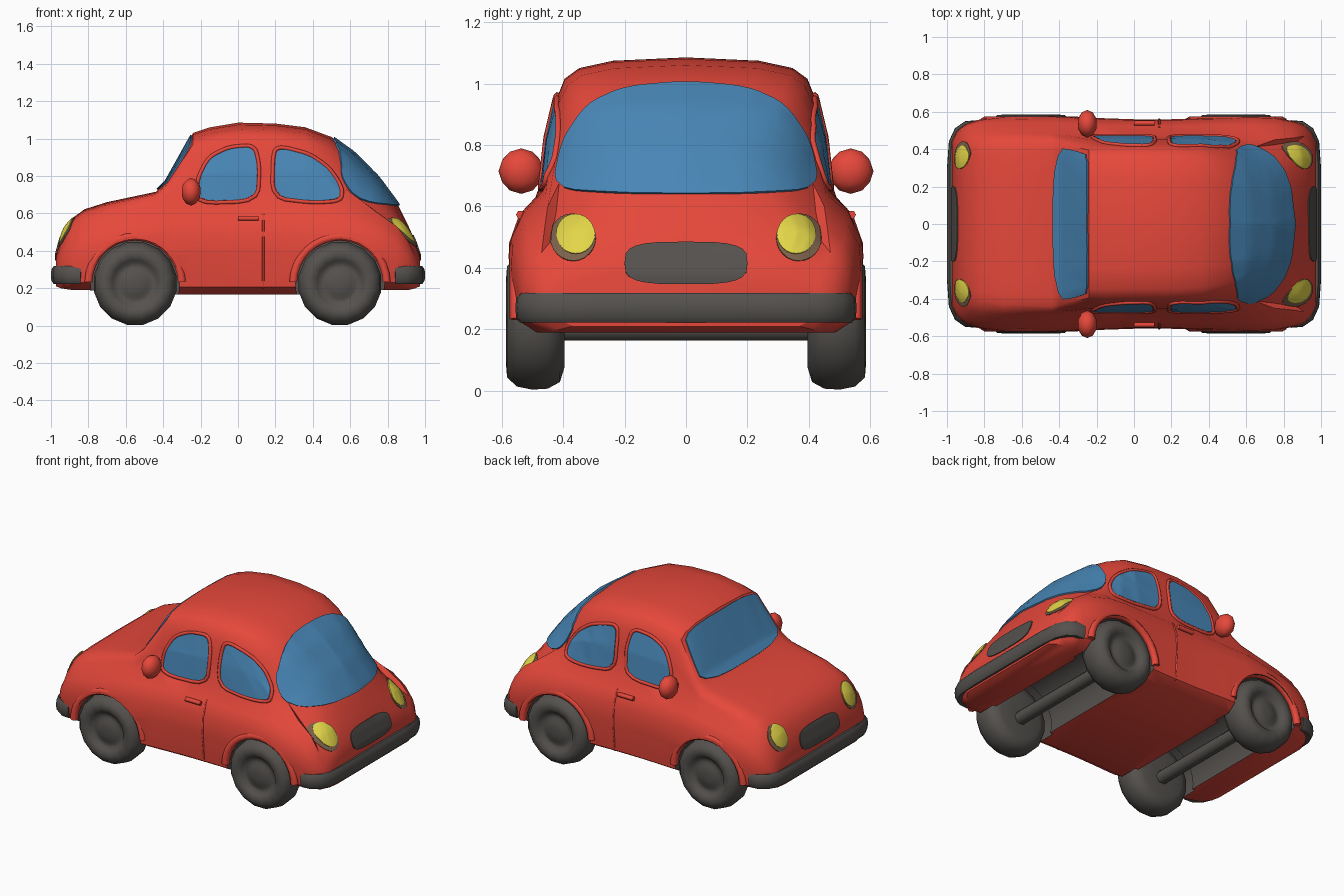
import bpy, bmesh, math
from mathutils import Vector
from mathutils.bvhtree import BVHTree

if "Cube" in bpy.data.objects:
    bpy.data.objects.remove(bpy.data.objects["Cube"])


def material(name, rgb):
    m = bpy.data.materials.new(name)
    m.diffuse_color = (*rgb, 1)
    m.use_nodes = True
    m.node_tree.nodes["Principled BSDF"].inputs["Base Color"].default_value = m.diffuse_color
    return m


RED = material("red paint", (0.79, 0.064, 0.043))
DARK = material("dark rubber", (0.09, 0.083, 0.076))
BLUE = material("blue glass", (0.066, 0.243, 0.475))
YELLOW = material("yellow lamp", (0.77, 0.67, 0.066))
BROWN = material("brown rim", (0.20, 0.12, 0.07))


def make(name, bm, mats, angle=40):
    bmesh.ops.recalc_face_normals(bm, faces=bm.faces)
    me = bpy.data.meshes.new(name)
    bm.to_mesh(me)
    bm.free()
    ob = bpy.data.objects.new(name, me)
    bpy.context.collection.objects.link(ob)
    for m in mats:
        me.materials.append(m)
    smooth(ob, angle)
    return ob


def smooth(ob, angle):
    bpy.ops.object.select_all(action='DESELECT')
    bpy.context.view_layer.objects.active = ob
    ob.select_set(True)
    bpy.ops.object.shade_smooth_by_angle(angle=math.radians(angle))


def loft(bm, rings):
    vs = [[bm.verts.new(p) for p in r] for r in rings]
    n = len(vs[0])
    for a, b in zip(vs, vs[1:]):
        for i in range(n):
            j = (i + 1) % n
            bm.faces.new((a[i], a[j], b[j], b[i]))
    bm.faces.new(vs[0])
    bm.faces.new(vs[-1])


def tube(name, pts, radius, mat, cyclic=False):
    cu = bpy.data.curves.new(name, 'CURVE')
    cu.dimensions = '3D'
    cu.bevel_depth = radius
    cu.bevel_resolution = 1
    cu.use_fill_caps = True
    sp = cu.splines.new('POLY')
    sp.points.add(len(pts) - 1)
    for p, q in zip(sp.points, pts):
        p.co = (*q, 1)
    sp.use_cyclic_u = cyclic
    ob = bpy.data.objects.new(name, cu)
    bpy.context.collection.objects.link(ob)
    cu.materials.append(mat)
    return ob


# Body stations: x, floor z, half width, belt z, belt half width, top z, top half width
STATIONS = [
    (-.972, .21, .45, .34, .42, .385, .30), (-.95, .20, .49, .385, .46, .465, .32),
    (-.92, .195, .52, .43, .48, .53, .36), (-.885, .19, .54, .48, .49, .575, .40),
    (-.82, .19, .56, .53, .50, .622, .41),
    (-.70, .185, .575, .57, .50, .66, .43), (-.44, .17, .58, .63, .49, .715, .44),
    (-.385, .165, .575, .64, .48, .77, .43), (-.24, .165, .57, .65, .47, 1.03, .395),
    (-.15, .165, .565, .65, .47, 1.06, .395), (0, .165, .56, .65, .47, 1.085, .395),
    (.20, .165, .56, .65, .47, 1.08, .395), (.36, .165, .565, .65, .47, 1.06, .385),
    (.50, .17, .57, .65, .465, 1.008, .36), (.62, .18, .575, .64, .457, .922, .33),
    (.75, .19, .57, .60, .45, .79, .30), (.85, .19, .55, .53, .46, .655, .31),
    (.91, .19, .53, .45, .47, .535, .36), (.95, .20, .49, .37, .45, .445, .34),
    (.972, .21, .45, .33, .42, .38, .30)]
# How strongly the cabin rounds off in plan towards the back
ROUNDING = {.50: .2, .62: .4, .75: .6, .85: .6, .91: .2}


def section(x, zb, w, zs, c, zt, r):
    d, h = zs - zb, zt - zs
    k = ROUNDING.get(x, 0)
    half = [(w - .08, zb), (w - .015, zb + .04), (w, zb + .45 * d), (w - .005, zb + .68 * d),
            (c + .6 * (w - c), zb + .87 * d), (c, zs), (c + .25 * (r - c), zs + .4 * h),
            (c + .65 * (r - c), zs + .69 * h), (r, zs + .84 * h),
            (r * .88, zs + .92 * h), (r * .6, zs + .975 * h)]
    half = [(x - (k * y * y if i > 5 else 0), y, z) for i, (y, z) in enumerate(half)]
    left = [(px, -y, z) for px, y, z in reversed(half)]
    return [(x, 0, zb)] + half + [(x, 0, zt)] + left


bm = bmesh.new()
loft(bm, [section(*s) for s in STATIONS])
bmesh.ops.recalc_face_normals(bm, faces=bm.faces)
bvh = BVHTree.FromBMesh(bm)
body = make("body", bm, [RED, DARK], 35)

# Dark wheel wells running across the underside, slightly lower in the middle
AXLES = (-.55, .545)
R = .225
for ax in AXLES:
    for y0, y1, rad in ((-.8, -.37, .238), (.37, .8, .238), (-.4, .4, .216)):
        bm = bmesh.new()
        loft(bm, [[(ax + rad * math.cos(a * math.tau / 28), y, R + rad * math.sin(a * math.tau / 28))
                   for a in range(28)] for y in (y0, y1)])
        for f in bm.faces:
            f.material_index = 1
        cutter = make("wheel_well_cutter", bm, [RED, DARK])
        cutter.hide_render = True
        mod = body.modifiers.new("well", 'BOOLEAN')
        mod.operation = 'DIFFERENCE'
        mod.solver = 'EXACT'
        mod.object = cutter
        bpy.context.view_layer.objects.active = body
        bpy.ops.object.modifier_apply(modifier="well")
        bpy.data.objects.remove(cutter)
smooth(body, 35)


# Plates laid onto the body along an axis
def project(axis, sign, u, v, lift):
    far = 3 * sign
    o = Vector((far, u, v)) if axis == 'x' else Vector((u, far, v))
    d = Vector((-sign, 0, 0)) if axis == 'x' else Vector((0, -sign, 0))
    hit, nor, _, _ = bvh.ray_cast(o, d)
    if hit is None:
        hit, nor, _, _ = bvh.find_nearest(Vector((sign * .9, u, v)) if axis == 'x'
                                          else Vector((u, sign * .5, v)))
    return hit + nor * lift


def rounded(corners, steps=2):
    pts = [Vector(p) for p in corners]
    for _ in range(steps):
        pts = [q for a, b in zip(pts, pts[1:] + pts[:1])
               for q in (a.lerp(b, .2), a.lerp(b, .8))]
    return [a.lerp(b, t) for a, b in zip(pts, pts[1:] + pts[:1]) for t in (0, .5)]


def oval(u, v, a, b, power=1.0, n=24):
    out = []
    for i in range(n):
        c, s = math.cos(i * math.tau / n), math.sin(i * math.tau / n)
        out.append(Vector((u + a * math.copysign(abs(c) ** power, c),
                           v + b * math.copysign(abs(s) ** power, s))))
    return out


def plate(name, axis, sign, outline, mat, lift=.008, dome=0.0):
    mid = sum(outline, Vector((0, 0))) / len(outline)
    rings = [[project(axis, sign, *p, -.01) for p in outline]]
    for s in (1, .94, .88, .8, .7, .6, .45, .3, .15, .03):
        rings.append([project(axis, sign, *mid.lerp(p, s), lift + dome * (1 - s * s))
                      for p in outline])
    bm = bmesh.new()
    loft(bm, rings)
    return make(name, bm, [mat], 50)


front_glass = rounded([(-.405, .725), (.405, .725), (.395, .86), (.36, 1.015), (-.36, 1.015), (-.395, .86)])
rear_glass = rounded([(-.43, .655), (-.2, .64), (.2, .64), (.43, .655), (.40, .81), (.32, .93),
                      (.2, .985), (0, 1.003), (-.2, .985), (-.32, .93), (-.40, .81)])
plate("windscreen", 'x', -1, front_glass, BLUE)
plate("rear_window", 'x', 1, rear_glass, BLUE, .0095)

door_glass = rounded([(-.215, .665), (.095, .675), (.105, .85), (.08, .955), (-.05, .945), (-.15, .895), (-.205, .79)])
quarter_glass = rounded([(.195, .69), (.40, .665), (.54, .675), (.545, .74), (.48, .84), (.38, .91),
                         (.24, .945), (.2, .925)])
for side in (-1, 1):
    for label, shape in (("door_window", door_glass), ("quarter_window", quarter_glass)):
        plate(label, 'y', side, shape, BLUE, .006)
        mid = sum(shape, Vector((0, 0))) / len(shape)
        tube(label + "_frame", [project('y', side, *mid.lerp(p, 1.07), .002) for p in shape],
             .011, RED, True)
    # Door seam ridge and handle
    tube("door_seam", [project('y', side, .135, .2 + .044 * i, 0) for i in range(10)], .006, RED)
    tube("door_handle", [project('y', side, x, .57, .01) for x in (0, .05, .11)], .014, RED)

    # Mirror
    bm = bmesh.new()
    bmesh.ops.create_icosphere(bm, subdivisions=2, radius=1)
    for v in bm.verts:
        v.co = (-.25 + .053 * v.co.x, side * .536 + .074 * v.co.y, .715 + .074 * v.co.z)
    make("mirror", bm, [RED], 60)

    for ax in AXLES:
        # Arch lip
        tube("arch_lip", [(ax + .25 * math.cos(a), side * .55, R + .25 * math.sin(a))
                          for a in [math.radians(2 + 176 * i / 16) for i in range(17)]], .024, RED)
        # Wheel turned from a profile of (radius, y)
        prof = [(.03, .40), (.15, .395), (.20, .41), (.222, .45), (R, .50), (.215, .55), (.185, .582),
                (.15, .585), (.125, .572), (.11, .555), (.085, .555), (.065, .566), (.02, .57)]
        bm = bmesh.new()
        loft(bm, [[(ax + r * math.cos((a + .5) * math.tau / 16), side * y,
                    R + r * math.sin((a + .5) * math.tau / 16)) for a in range(16)] for r, y in prof])
        make("wheel", bm, [DARK], 50)

# Axles
for ax in AXLES:
    tube("axle", [(ax, -.42, .20), (ax, .42, .20)], .042, DARK)

for end in (-1, 1):
    # Bumper wrapped around each end
    half = [(.84, .545), (.90, .54), (.95, .505), (.98, .44), (.99, .30), (.99, .15)]
    path = half + [(.99, 0)] + [(x, -y) for x, y in reversed(half)]
    prof = [(-.05, .225), (-.005, .222), (.008, .24), (.01, .27), (.008, .30), (-.005, .318), (-.05, .318)]
    rings = []
    for i, (x, y) in enumerate(path):
        a, b = path[max(i - 1, 0)], path[min(i + 1, len(path) - 1)]
        n = Vector((a[1] - b[1], b[0] - a[0])).normalized()
        rings.append([(end * (x + n.x * o), y + n.y * o, z) for o, z in prof])
    bm = bmesh.new()
    loft(bm, rings)
    make("bumper", bm, [DARK], 50)

    # Grille and lamps
    plate("grille", 'x', end, oval(0, .415, .20, .068, .6), DARK, .006)
    for side in (-1, 1):
        plate("lamp_rim", 'x', end, oval(side * .367, .498, .074, .076), BROWN, .005)
        plate("lamp", 'x', end, oval(side * .357, .507, .061, .064), YELLOW, .008, .007)
